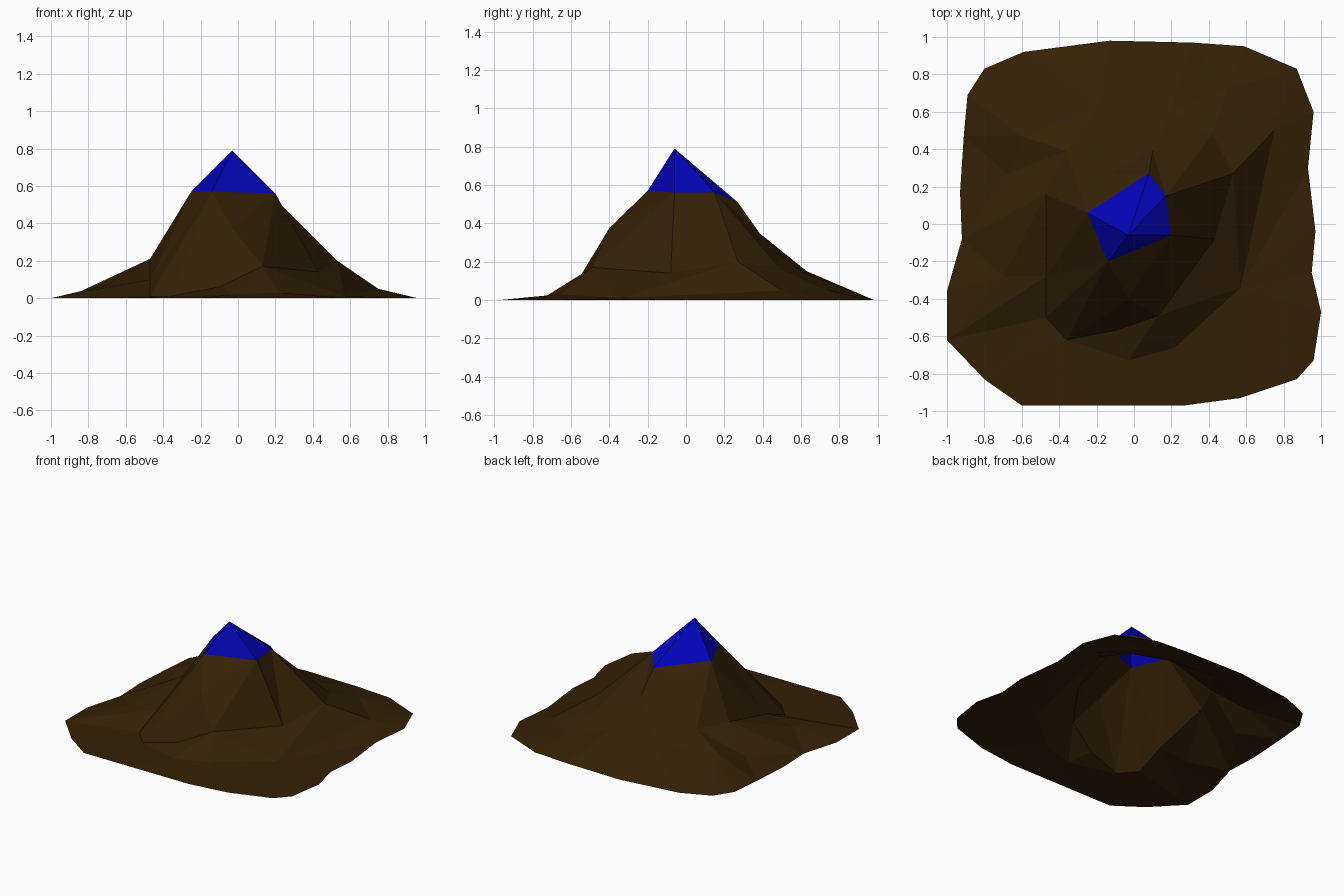
import bpy
import bmesh
from mathutils import Vector
from mathutils.geometry import delaunay_2d_cdt

cube = bpy.data.objects.get("Cube")
if cube:
    bpy.data.objects.remove(cube, do_unlink=True)


def make_material(name, colour):
    material = bpy.data.materials.new(name)
    material.use_nodes = True
    material.diffuse_color = colour
    shader = next(n for n in material.node_tree.nodes if n.type == "BSDF_PRINCIPLED")
    shader.inputs["Base Color"].default_value = colour
    return material


# Ground outline, walked counter-clockwise from the back
rim = [
    (-.13, .98), (-.59, .92), (-.8, .83), (-.89, .69), (-.91, .47), (-.93, .17),
    (-.92, -.08), (-1, -.36), (-1, -.62), (-.8, -.83), (-.6, -.97), (-.2, -.97),
    (.27, -.97), (.57, -.93), (.87, -.83), (.96, -.73), (1, -.47), (.95, -.26),
    (.97, -.04), (.93, .3), (.96, .6), (.87, .83), (.59, .95), (.31, .97),
]

# Peak and the corners of the coloured cap
peak = (-.03, -.06, .79)
cap_left = (-.25, .06, .57)
cap_front = (-.14, -.2, .57)
cap_right = (.2, -.06, .56)
cap_side = (.17, .15, .56)
cap_back = (.08, .27, .51)
cap = [cap_left, cap_front, cap_right, cap_side, cap_back]

# Landmarks shared by several ridges
front_foot = (-.36, -.62, .01)
front_shelf = (.13, -.49, .17)
right_foot = (.57, -.34, .01)
east_foot = (.75, .5, .05)
left_shoulder = (-.47, .16, .21)
left_step = (-.47, -.28, .1)
back_ledge = (-.36, .39, .21)
back_hollow = (-.13, .27, .44)

# Ridges and creases running down the slopes
ridges = [
    cap + [cap_left],
    [cap_front, front_foot],
    [cap_front, (-.03, -.4, .375), front_shelf, (-.1, -.57, .06), front_foot],
    [front_shelf, (-.03, -.73, .02), (.22, -.66, .03), right_foot, east_foot],
    [cap_right, (.43, -.08, .14), right_foot],
    [cap_side, (.53, .27, .2), east_foot],
    [cap_back, (.1, .39, .34), (.15, .47, .25), (.19, .6, .15), (.31, .97, 0)],
    [cap_side, (.42, .48, .17)],
    [back_hollow, (-.18, .63, .15), back_ledge, back_hollow],
    [back_ledge, (-.6, .47, .12), (-.91, .47, 0)],
    [back_ledge, (-.68, .27, .05)],
    [cap_left, left_shoulder, left_step, (-.47, -.5, .01), front_foot],
    [left_step, (-.7, -.28, .07), (-.92, -.08, 0)],
    [left_step, (-1, -.62, 0)],
]
ridges += [[peak, corner] for corner in cap]
ridges.append([(.5, .72, .06), (.59, .95, 0)])

# Collect unique points and the edges that must stay in the surface
points = [(x, y, 0) for x, y in rim]
rim_face = list(range(len(points)))


def index_of(point):
    if point not in points:
        points.append(point)
    return points.index(point)


edges = []
for ridge in ridges:
    ids = [index_of(p) for p in ridge]
    edges += list(zip(ids, ids[1:]))

# Triangulate inside the outline, then lift each point to its height
flat = [Vector(p[:2]) for p in points]
verts, _, faces, origin, _, _ = delaunay_2d_cdt(flat, edges, [rim_face], 1, 1e-5)
bm = bmesh.new()
for v, source in zip(verts, origin):
    bm.verts.new((v.x, v.y, points[source[0]][2]))
bm.verts.ensure_lookup_table()
for face in faces:
    bm.faces.new([bm.verts[i] for i in face])
bm.normal_update()

# Faces touching the peak form the cap
for face in bm.faces:
    if face.normal.z < 0:
        face.normal_flip()
    top = max(v.co.z for v in face.verts)
    face.material_index = 1 if top > .7 else 0
    face.smooth = False

mesh = bpy.data.meshes.new("mountain")
bm.to_mesh(mesh)
bm.free()
mesh.materials.append(make_material("brown earth", (.034, .0145, .002, 1)))
mesh.materials.append(make_material("blue cap", (.001, .001, .48, 1)))
mountain = bpy.data.objects.new("mountain", mesh)
bpy.context.collection.objects.link(mountain)
